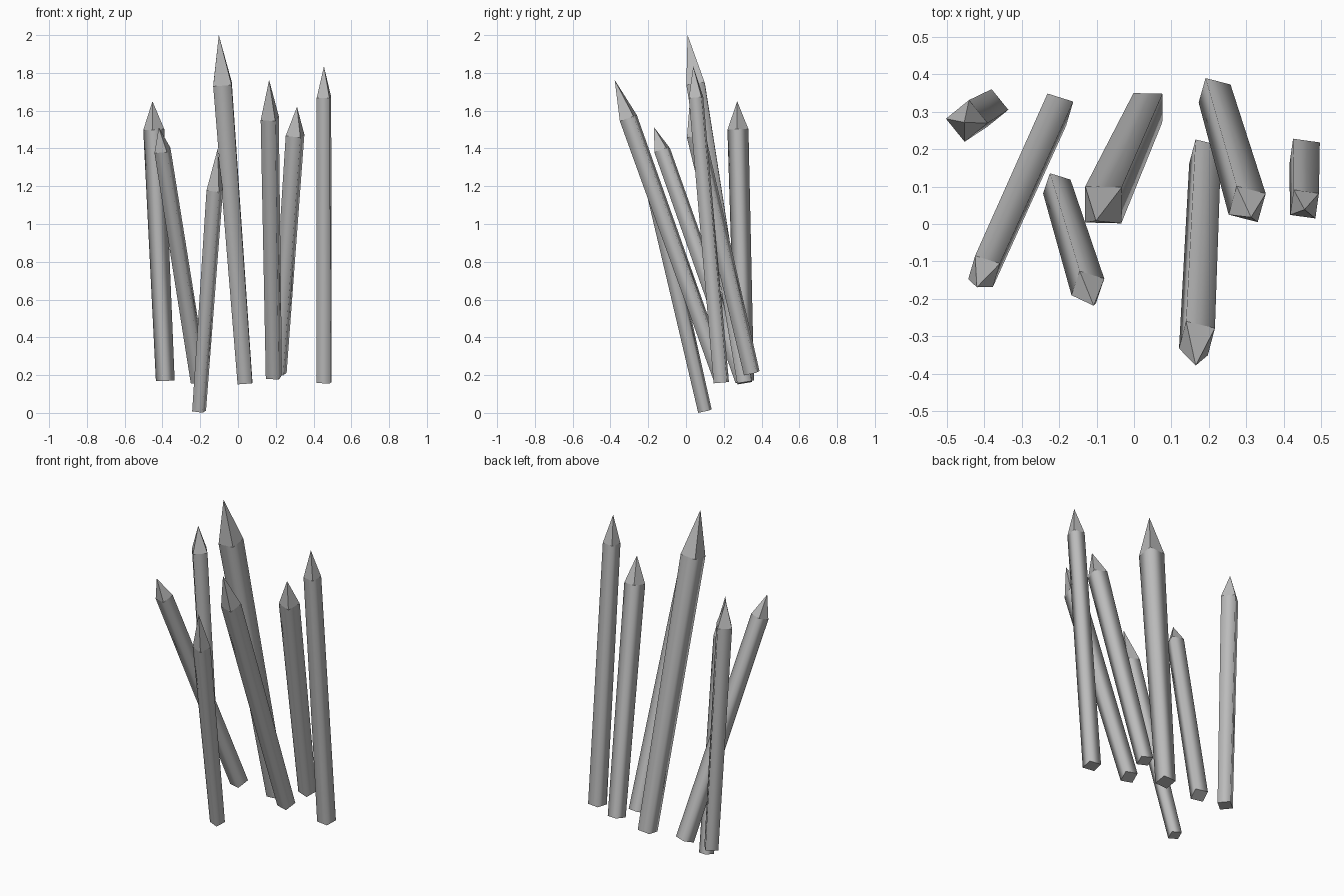
import bpy
import bmesh
from math import radians
from mathutils import Matrix, Vector

default_cube = bpy.data.objects.get("Cube")
if default_cube:
    bpy.data.objects.remove(default_cube, do_unlink=True)


def make_material(name, colour):
    material = bpy.data.materials.new(name)
    material.use_nodes = True
    material.diffuse_color = colour
    shader = next(n for n in material.node_tree.nodes if n.type == "BSDF_PRINCIPLED")
    shader.inputs["Base Color"].default_value = colour
    return material


grey = make_material("plain grey", (0.5, 0.5, 0.5, 1))


def make_stake(name, foot, shoulder, foot_radius, shoulder_radius, twist, tip_length):
    """Square tapered shaft leaning from foot to shoulder, with a pyramid point."""
    foot, shoulder = Vector(foot), Vector(shoulder)
    axis = shoulder - foot
    lean = Vector((0, 0, 1)).rotation_difference(axis).to_matrix().to_4x4()
    placement = Matrix.Translation((foot + shoulder) / 2) @ lean @ Matrix.Rotation(radians(twist), 4, "Z")

    # Shaft, slightly thicker at the top
    bm = bmesh.new()
    bmesh.ops.create_cone(bm, cap_ends=True, segments=4, radius1=foot_radius,
                          radius2=shoulder_radius, depth=axis.length)
    bm.normal_update()
    for face in bm.faces:
        face.smooth = abs(face.normal.z) < 0.5

    # Sharpened point raised from the top cap
    top_cap = max(bm.faces, key=lambda face: face.calc_center_median().z)
    bmesh.ops.poke(bm, faces=[top_cap], offset=tip_length)
    bmesh.ops.transform(bm, matrix=placement, verts=bm.verts)
    bmesh.ops.recalc_face_normals(bm, faces=bm.faces)

    mesh = bpy.data.meshes.new(name)
    bm.to_mesh(mesh)
    bm.free()
    mesh.materials.append(grey)
    stake = bpy.data.objects.new(name, mesh)
    bpy.context.collection.objects.link(stake)


# Name, foot centre, shoulder centre, foot radius, shoulder radius, twist, tip length
stakes = [
    ("far_right_stake", (-.385, .31, .17), (-.446, .275, 1.5), .05, .056, -6, .15),
    ("crossing_stake", (-.206, .305, .17), (-.4, -.126, 1.39), .051, .049, 28, .13),
    ("low_stake", (-.206, .1, .01), (-.123, -.168, 1.18), .041, .049, 27, .225),
    ("tall_stake", (.037, .31, .16), (-.082, .051, 1.74), .055, .069, 44, .265),
    ("leaning_stake", (.19, .185, .19), (.168, -.305, 1.56), .05, .056, 31, .215),
    ("short_stake", (.215, .348, .21), (.302, .053, 1.47), .049, .057, 30, .155),
    ("far_left_stake", (.455, .187, .16), (.455, .053, 1.67), .051, .048, 37, .165),
]
for stake in stakes:
    make_stake(*stake)
